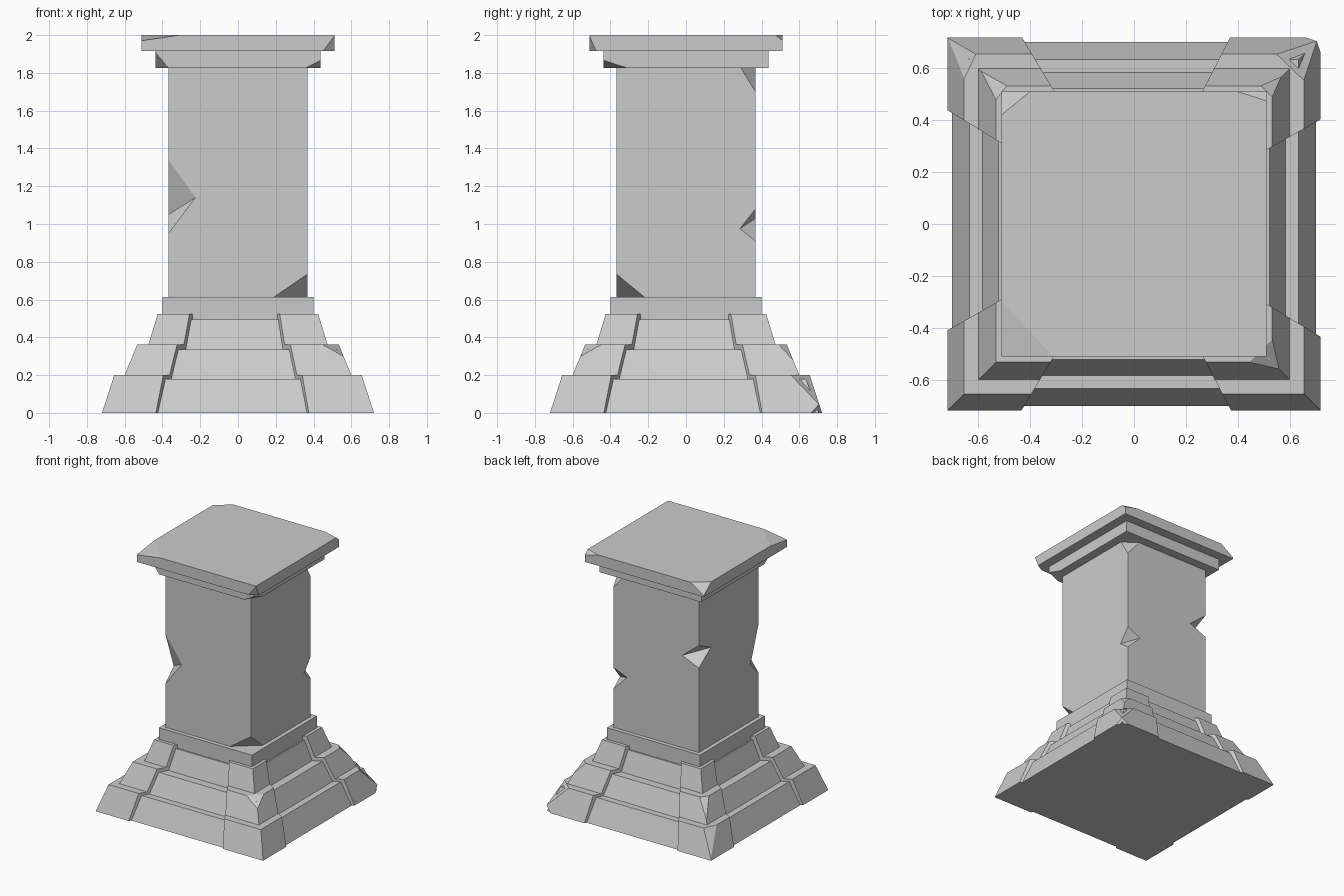
import bpy, bmesh
from mathutils import Vector as V

if "Cube" in bpy.data.objects:
    bpy.data.objects.remove(bpy.data.objects["Cube"])


def make_object(name, bm):
    bmesh.ops.remove_doubles(bm, verts=bm.verts, dist=1e-5)
    bmesh.ops.recalc_face_normals(bm, faces=bm.faces)
    me = bpy.data.meshes.new(name)
    bm.to_mesh(me)
    bm.free()
    ob = bpy.data.objects.new(name, me)
    bpy.context.collection.objects.link(ob)
    return ob


def loft(name, section, profile):
    """Scale a flat section by each (radius, z) of the profile and skin it."""
    bm = bmesh.new()
    rings = [[bm.verts.new((x * r, y * r, z)) for x, y in section] for r, z in profile]
    n = len(section)
    for lo, hi in zip(rings, rings[1:]):
        for i in range(n):
            j = (i + 1) % n
            bm.faces.new((lo[i], lo[j], hi[j], hi[i]))
    bm.faces.new(rings[0][::-1])
    bm.faces.new(rings[-1])
    return make_object(name, bm)


def chip(target, on_cut, outside, grow=1.2):
    """Cut a tetrahedral chip; it grows about the cut so its cut faces stay put."""
    cut = [V(p) for p in on_cut]
    mid = sum(cut, V()) / len(cut)
    pts = [mid + (p - mid) * grow for p in cut + [V(p) for p in outside]]
    bm = bmesh.new()
    vs = [bm.verts.new(p) for p in pts]
    for a, b, c in ((0, 1, 2), (0, 1, 3), (0, 2, 3), (1, 2, 3)):
        bm.faces.new((vs[a], vs[b], vs[c]))
    cutter = make_object("chip_cutter", bm)
    cutter.hide_render = True
    mod = target.modifiers.new("chip", 'BOOLEAN')
    mod.operation, mod.solver, mod.object = 'DIFFERENCE', 'EXACT', cutter
    bpy.context.view_layer.objects.active = target
    bpy.ops.object.modifier_apply(modifier=mod.name)
    bpy.data.objects.remove(cutter)


SQUARE = [(-1, -1), (1, -1), (1, 1), (-1, 1)]

# stepped base core with plinth
loft("base_core", SQUARE, [(.703, 0), (.635, .18), (.585, .18), (.522, .335),
                           (.458, .335), (.41, .495), (.4, .495), (.4, .613)])

# four raised corner blocks, cut radially
TIERS = [(.72, 0), (.655, .2), (.6, .2), (.533, .363), (.474, .363), (.425, .523)]
corners = {}
for name, sx, sy, a, b in (("front_left", -1, -1, -.604, -.57), ("front_right", 1, -1, .52, -.604),
                           ("back_right", 1, 1, .515, .56), ("back_left", -1, 1, -.6, .61)):
    corners[name] = loft("base_corner_" + name,
                         [(a, sy), (sx, sy), (sx, b), (0, 0)], TIERS)

# chips on the corner blocks
chip(corners["front_right"], [(.445, -.533, .363), (.533, -.445, .363), (.558, -.558, .3)],
     [(.56, -.56, .39)])
br = corners["back_right"]
chip(br, [(.49, .533, .363), (.533, .49, .363), (.567, .567, .28)], [(.57, .57, .39)])
chip(br, [(.55, .655, .2), (.655, .555, .2), (.705, .705, .045)], [(.73, .73, .22)], 1.1)
chip(br, [(.66, .72, 0), (.72, .66, 0), (.705, .705, .045)], [(.75, .75, -.01)])
bl = corners["back_left"]
chip(bl, [(-.655, .56, .2), (-.61, .655, .2), (-.716, .716, .012)], [(-.72, .72, .22)], 1.1)
chip(bl, [(-.533, .48, .363), (-.49, .533, .363), (-.59, .59, .225)], [(-.6, .6, .39)], 1.1)

# shaft with edge notches and corner chips
S = .368
shaft = loft("shaft", SQUARE, [(S, .613), (S, 1.827)])
chip(shaft, [(-.225, -S, 1.14), (-S, -.265, 1.05)], [(-S, -S, 1.34), (-S, -S, .95)], 1.5)
chip(shaft, [(S, .285, .975), (.25, S, 1.03)], [(S, S, 1.08), (S, S, .91)], 1.5)
chip(shaft, [(-.225, S, 1.33), (-S, .22, 1.375)], [(-S, S, 1.445), (-S, S, 1.27)], 1.5)
chip(shaft, [(S, .29, 1.827), (.26, S, 1.827), (S, S, 1.7)], [(S, S, 1.827)])
chip(shaft, [(S, -.22, .613), (.19, -S, .613), (S, -S, .735)], [(S, -S, .613)])

# lower cap slab
L = .438
cap_low = loft("cap_lower", SQUARE, [(L, 1.827), (L, 1.915)])
chip(cap_low, [(-.37, -L, 1.827), (-L, -.34, 1.827), (-L, -L, 1.91)], [(-L, -L, 1.827)])
chip(cap_low, [(.36, -L, 1.827), (L, -.315, 1.827), (L, -L, 1.867)], [(L, -L, 1.827)])

# upper cap slab
U = .512
cap_top = loft("cap_upper", SQUARE, [(U, 1.915), (U, 2)])
chip(cap_top, [(-.31, -U, 2), (-U, -.3, 2), (-U, -U, 1.97)], [(-U, -U, 2)])
chip(cap_top, [(.45, -U, 1.915), (U, -.475, 1.915), (U, -U, 1.998)], [(U, -U, 1.915)])
chip(cap_top, [(.395, U, 2), (U, .475, 2), (U, U, 1.97)], [(U, U, 2)])
chip(cap_top, [(-.4, U, 2), (-U, .42, 2), (-U, U, 1.925)], [(-U, U, 2)])
